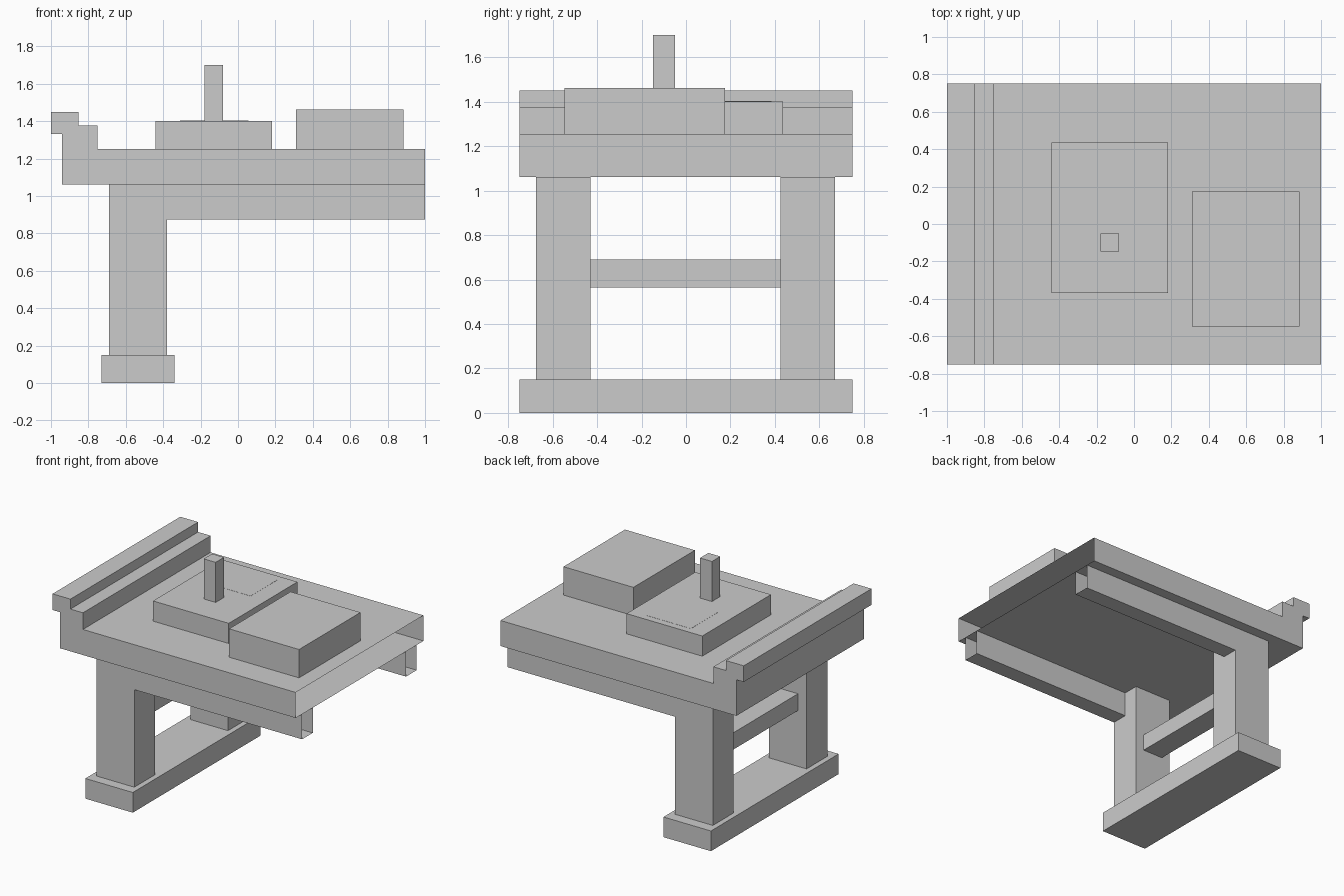
import bpy, bmesh

if "Cube" in bpy.data.objects:
    bpy.data.objects.remove(bpy.data.objects["Cube"])


def extrude_y(name, profile, y0, y1, open_right=False):
    """Extrude an x-z outline along y; optionally leave the x = 1 end open."""
    bm = bmesh.new()
    face = bm.faces.new([bm.verts.new((x, y0, z)) for x, z in profile])
    geom = bmesh.ops.extrude_face_region(bm, geom=[face])["geom"]
    moved = [g for g in geom if isinstance(g, bmesh.types.BMVert)]
    bmesh.ops.translate(bm, verts=moved, vec=(0, y1 - y0, 0))
    bmesh.ops.recalc_face_normals(bm, faces=bm.faces)
    if open_right:
        ends = [f for f in bm.faces if all(v.co.x > 0.999 for v in f.verts)]
        bmesh.ops.delete(bm, geom=ends, context="FACES")
    mesh = bpy.data.meshes.new(name)
    bm.to_mesh(mesh)
    bm.free()
    obj = bpy.data.objects.new(name, mesh)
    bpy.context.collection.objects.link(obj)
    return obj


def box(name, x, y, z, open_right=False):
    outline = [(x[0], z[0]), (x[1], z[0]), (x[1], z[1]), (x[0], z[1])]
    return extrude_y(name, outline, y[0], y[1], open_right)


# Floor beam and cross rail
box("floor_beam", (-0.73, -0.34), (-0.75, 0.75), (0, 0.15))
box("cross_rail", (-0.62, -0.45), (-0.43, 0.425), (0.565, 0.69))

# Uprights, each carrying a thinner cantilever arm open at its far end
for side, outer, post_in, arm_in in (("front", -0.675, -0.43, -0.55),
                                     ("back", 0.67, 0.425, 0.545)):
    box(side + "_post", (-0.69, -0.38), sorted((outer, post_in)), (0.15, 1.062))
    box(side + "_arm", (-0.38, 1.0), sorted((outer, arm_in)), (0.875, 1.062), True)

# Table top with stepped ledge, open at its far end
extrude_y("table_top", [
    (-0.94, 1.062), (1.0, 1.062), (1.0, 1.252), (-0.75, 1.252), (-0.75, 1.376),
    (-0.853, 1.376), (-0.853, 1.45), (-1.0, 1.45), (-1.0, 1.33), (-0.94, 1.33),
], -0.75, 0.75, True)

# Blocks resting on the table
box("low_block", (-0.44, 0.183), (-0.37, 0.437), (1.252, 1.402))
box("tall_block", (0.31, 0.885), (-0.547, 0.175), (1.252, 1.463))
box("peg", (-0.178, -0.08), (-0.148, -0.05), (1.402, 1.70))
box("inset_plate", (-0.31, 0.055), (0.07, 0.385), (1.401, 1.403))
